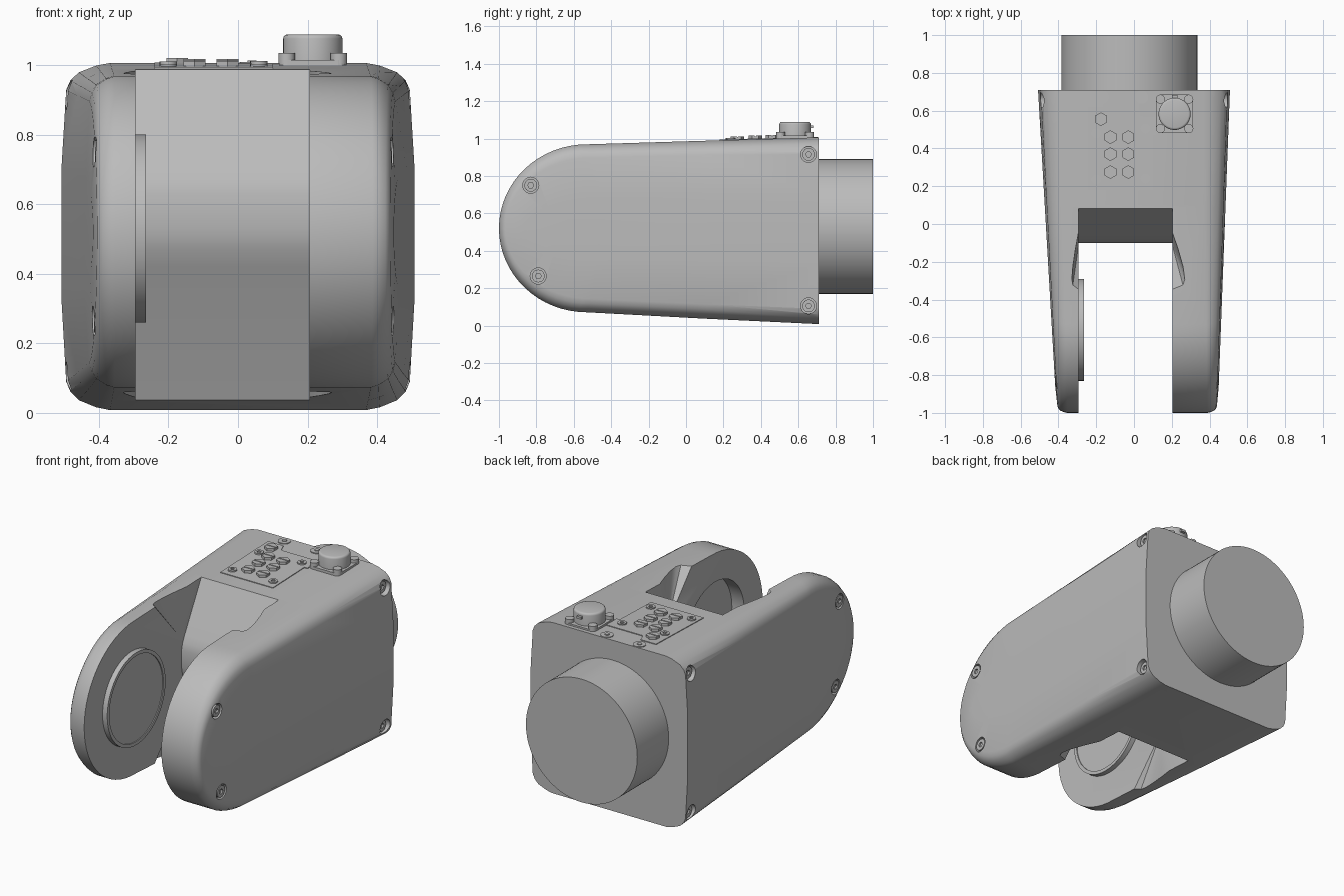
import bpy, bmesh, math
from mathutils import Matrix, Vector

cube = bpy.data.objects.get("Cube")
if cube:
    bpy.data.objects.remove(cube)

grey = bpy.data.materials.new("plain_grey")
grey.use_nodes = True
grey.diffuse_color = (0.5, 0.5, 0.5, 1)
grey.node_tree.nodes["Principled BSDF"].inputs["Base Color"].default_value = (0.5, 0.5, 0.5, 1)

TURN = {"X": Matrix.Rotation(math.pi / 2, 4, "Y"),
        "Y": Matrix.Rotation(-math.pi / 2, 4, "X"),
        "Z": Matrix.Identity(4)}


def finish(name, bm):
    bmesh.ops.recalc_face_normals(bm, faces=bm.faces)
    mesh = bpy.data.meshes.new(name)
    bm.to_mesh(mesh)
    bm.free()
    mesh.materials.append(grey)
    obj = bpy.data.objects.new(name, mesh)
    bpy.context.collection.objects.link(obj)
    return obj


def smooth(obj, angle=32):
    bpy.ops.object.select_all(action="DESELECT")
    obj.select_set(True)
    bpy.context.view_layer.objects.active = obj
    bpy.ops.object.shade_smooth_by_angle(angle=math.radians(angle))


def cylinder(name, centre, radius, length, axis="Z", sides=32, bevel=0.0):
    bm = bmesh.new()
    bmesh.ops.create_cone(bm, cap_ends=True, segments=sides, radius1=radius,
                          radius2=radius, depth=length)
    if bevel:
        rim = [e for e in bm.edges if all(v.co.z > 0 for v in e.verts)]
        bmesh.ops.bevel(bm, geom=rim, offset=bevel, segments=3, profile=0.5, affect="EDGES")
    bm.transform(Matrix.Translation(centre) @ TURN[axis])
    obj = finish(name, bm)
    if sides > 8:
        smooth(obj)
    return obj


def prism(name, points, axis, low, high):
    """Extrude an outline: (y, z) along X or (x, y) along Z."""
    bm = bmesh.new()
    place = (lambda p, h: (h, *p)) if axis == "X" else (lambda p, h: (*p, h))
    face = bm.faces.new([bm.verts.new(place(p, low)) for p in points])
    geom = bmesh.ops.extrude_face_region(bm, geom=[face])["geom"]
    step = Vector(place((0, 0), high - low))
    bmesh.ops.translate(bm, vec=step, verts=[g for g in geom if isinstance(g, bmesh.types.BMVert)])
    return finish(name, bm)


def cut(target, cutter):
    mod = target.modifiers.new("cut", "BOOLEAN")
    mod.operation, mod.solver, mod.object = "DIFFERENCE", "EXACT", cutter
    bpy.context.view_layer.update()
    graph = bpy.context.evaluated_depsgraph_get()
    mesh = bpy.data.meshes.new_from_object(target.evaluated_get(graph))
    target.modifiers.clear()
    target.data = mesh
    bpy.data.objects.remove(cutter)


def side_x(side, y):
    """Outer panel position, tapering towards the nose."""
    return side * (0.508 - (0.058 if side < 0 else 0.038) * (0.71 - y))


def top_z(y):
    return 0.968 + 0.03 * (y + 0.53)


# Housing: side profile swept across the width, rounded towards both panels
BACK, MID = 0.71, 0.52
profile = [(BACK, 0.008), (0.1, 0.037)]
for i in range(33):
    a = -math.pi / 2 - math.pi * i / 32
    profile.append((-0.53 + 0.47 * math.cos(a), MID + 0.449 * math.sin(a)))
profile += [(0.1, 0.988), (BACK, 1.006)]
steps = [(0, 0.14), (0.1, 0.1), (0.35, 0.05), (0.65, 0.026), (1, 0.014), (4, 0)]
bm = bmesh.new()
rings = []
for side, order in ((-1, steps[::-1]), (1, steps)):
    for inset, dx in order:
        ring = []
        for y, z in profile:
            yy = BACK - (BACK - y) * (1 - 0.02 * inset)
            zz = MID + (z - MID) * (1 - 0.16 * inset)
            depth = dx * (0.4 + 0.6 * (y + 1) / 1.71)
            ring.append(bm.verts.new((side_x(side, yy) - side * depth, yy, zz)))
        rings.append(ring)
n = len(profile)
for a, b in zip(rings, rings[1:]):
    for i in range(n):
        bm.faces.new((a[i], a[(i + 1) % n], b[(i + 1) % n], b[i]))
bm.faces.new(rings[0])
bm.faces.new(rings[-1])
housing = finish("fork_housing", bm)

# Slot between the two fork arms
INNER_R, INNER_L = -0.295, 0.205
slot = [(-1.3, -0.1), (0.17, -0.1), (0.13, 0.0), (-0.06, 0.42), (-0.088, 0.47), (-0.1, 0.53),
        (-0.1, 0.63), (-0.09, 0.67), (-0.07, 0.71), (0.09, 1.0), (0.14, 1.1), (-1.3, 1.1)]
cut(housing, prism("slot_cutter", slot, "X", INNER_R, INNER_L))

# Clearance scoops at the upper and lower inner edges of the arms
for inner, out, width in ((INNER_L, 1, 0.085), (INNER_R, -1, 0.045)):
    for up in (1, -1):
        bm = bmesh.new()
        for y, reach, h in ((-0.03, 0, 0.54), (-0.14, 0.45, 0.54), (-0.26, 0.85, 0.54),
                            (-0.35, 1, 0.54), (-0.39, 0.85, 0.54), (-0.42, 0, 0.54),
                            (-0.12, 0, 0.2)):
            bm.verts.new((inner + out * reach * width, y, MID + up * h))
        for y in (-0.03, -0.42):
            bm.verts.new((inner - out * 0.03, y, MID + up * 0.54))
        bm.verts.new((inner - out * 0.03, -0.12, MID + up * 0.2))
        bmesh.ops.convex_hull(bm, input=bm.verts)
        cut(housing, finish("scoop_cutter", bm))

# Bearing pocket in the left arm
JOINT_Y, JOINT_Z = -0.56, 0.53
cut(housing, cylinder("pocket_cutter", (INNER_L + 0.03, JOINT_Y, JOINT_Z), 0.27, 0.1, "X", 64))

# Counterbored screws on both side panels
for side, word in ((-1, "right"), (1, "left")):
    for i, (y, z) in enumerate([(-0.83, 0.75), (-0.79, 0.265), (0.655, 0.915), (0.655, 0.105)]):
        x = side_x(side, y) - side * (0.03 if y < 0 else 0.055)
        cut(housing, cylinder("bore_cutter", (x + side * 0.1, y, z), 0.043, 0.2, "X", 24))
        head = cylinder(f"{word}_screw_{i + 1}", (x + side * 0.008, y, z), 0.034, 0.03, "X", 24)
        cut(head, cylinder("socket_cutter", (x + side * 0.023, y, z), 0.016, 0.02, "X", 6))
smooth(housing)

# Joint disc on the right arm: knurled ring around a flat hub
ring = cylinder("joint_ring", (INNER_R + 0.013, JOINT_Y, JOINT_Z), 0.27, 0.034, "X", 96)
cut(ring, cylinder("ring_cutter", (INNER_R + 0.013, JOINT_Y, JOINT_Z), 0.25, 0.1, "X", 96))
smooth(ring)
cylinder("joint_hub", (INNER_R + 0.01, JOINT_Y, JOINT_Z), 0.25, 0.03, "X", 64)

# Round rear flange
cylinder("rear_flange", (-0.025, 0.845, 0.53), 0.36, 0.31, "Y", 96)

# Control plate with hexagonal vents and screws
plate = [(-0.24, 0.18), (0.1, 0.18), (0.1, 0.47), (0.12, 0.47), (0.12, 0.57), (-0.12, 0.57),
         (-0.14, 0.62), (-0.24, 0.62)]
control = prism("control_plate", plate, "Z", 0.97, 0.992)
for v in control.data.vertices:
    v.co.z += top_z(v.co.y) - 0.987
hexes = [(-0.175, 0.555)] + [(x, y) for x in (-0.125, -0.03) for y in (0.46, 0.37, 0.275)]
for i, (x, y) in enumerate(hexes):
    key = cylinder(f"hex_button_{i + 1}", (x, y, top_z(y) + 0.005), 0.036, 0.03, "Z", 6)
    bm = bmesh.new()
    bmesh.ops.create_cube(bm, size=1, matrix=Matrix.Translation((x, y, top_z(y) + 0.02))
                          @ Matrix.Diagonal((0.1, 0.006, 0.01, 1)))
    cut(key, finish("groove_cutter", bm))
for i, (x, y) in enumerate([(-0.2, 0.48), (-0.2, 0.235), (0.06, 0.505), (0.06, 0.24)]):
    screw = cylinder(f"plate_screw_{i + 1}", (x, y, top_z(y)), 0.025, 0.024, "Z", 20)
    cut(screw, cylinder("socket_cutter", (x, y, top_z(y) + 0.012), 0.012, 0.012, "Z", 6))
for i, x in enumerate((-0.17, 0.04)):
    cylinder(f"rear_washer_{i + 1}", (x, 0.672, top_z(0.672)), 0.035, 0.01, "Z", 28)
    cylinder(f"rear_pin_{i + 1}", (x, 0.672, top_z(0.672)), 0.013, 0.018, "Z", 16)

# Connector: square base, corner screws, round cap and retaining tab
CX, CY = 0.215, 0.583
bm = bmesh.new()
bmesh.ops.create_cube(bm, size=1, matrix=Matrix.Translation((CX, CY, 1.003))
                      @ Matrix.Diagonal((0.195, 0.205, 0.024, 1)))
corners = [e for e in bm.edges if abs(e.verts[0].co.z - e.verts[1].co.z) > 0.01]
bmesh.ops.bevel(bm, geom=corners, offset=0.025, segments=4, profile=0.5, affect="EDGES")
finish("connector_base", bm)
for i, (sx, sy) in enumerate([(-1, -1), (1, -1), (-1, 1), (1, 1)]):
    cylinder(f"connector_screw_{i + 1}", (CX + sx * 0.075, CY + sy * 0.078, 1.02), 0.024, 0.03, "Z", 20)
cylinder("connector_cap", (CX, CY, 1.044), 0.085, 0.088, "Z", 48, 0.012)
tab = [(CX - 0.014, CY), (CX + 0.014, CY), (CX + 0.014, CY + 0.1), (CX - 0.014, CY + 0.1)]
prism("connector_tab", tab, "Z", 1.056, 1.07)
